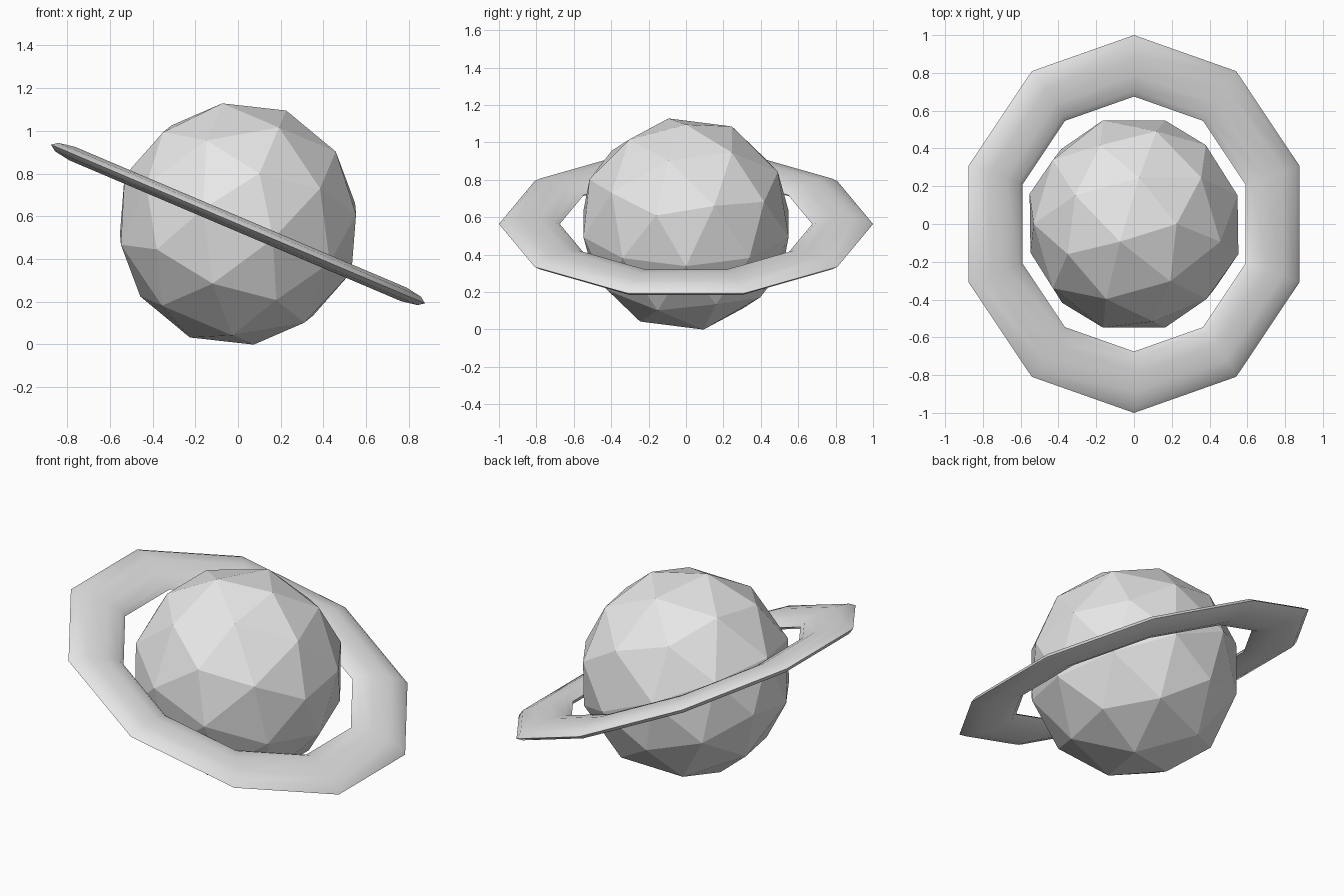
import bpy
from math import radians
from mathutils import Matrix

cube = bpy.data.objects.get("Cube")
if cube:
    bpy.data.objects.remove(cube, do_unlink=True)

PLANET_RADIUS = 0.577
CENTRE_Z = 0.564
RING_OUTER, RING_INNER = 1.0, 0.675
RING_HALF_THICKNESS = 0.036

# Planet and ring share one tilted axis
TILT = (Matrix.Translation((0, 0, CENTRE_Z))
        @ Matrix.Rotation(radians(23), 4, 'Y')
        @ Matrix.Rotation(radians(-90), 4, 'Z'))

grey = bpy.data.materials.new("plain_grey")
grey.use_nodes = True
colour = (0.8, 0.8, 0.8, 1)
grey.diffuse_color = colour
grey.node_tree.nodes["Principled BSDF"].inputs["Base Color"].default_value = colour


def finish(name, scale=(1, 1, 1)):
    """Name the new object, bake its shape and tilt, and colour it."""
    obj = bpy.context.object
    obj.name = obj.data.name = name
    obj.data.transform(TILT @ Matrix.Diagonal((*scale, 1)))
    obj.data.materials.append(grey)
    return obj


# Planet: faceted ball
bpy.ops.mesh.primitive_ico_sphere_add(subdivisions=2, radius=PLANET_RADIUS)
finish("planet")
bpy.ops.object.shade_flat()

# Ring: ten-sided flattened torus
minor = (RING_OUTER - RING_INNER) / 2
bpy.ops.mesh.primitive_torus_add(
    major_segments=10, minor_segments=10,
    major_radius=RING_INNER + minor, minor_radius=minor)
finish("planet_ring", (1, 1, RING_HALF_THICKNESS / minor))
bpy.ops.object.shade_smooth_by_angle(angle=radians(30))
